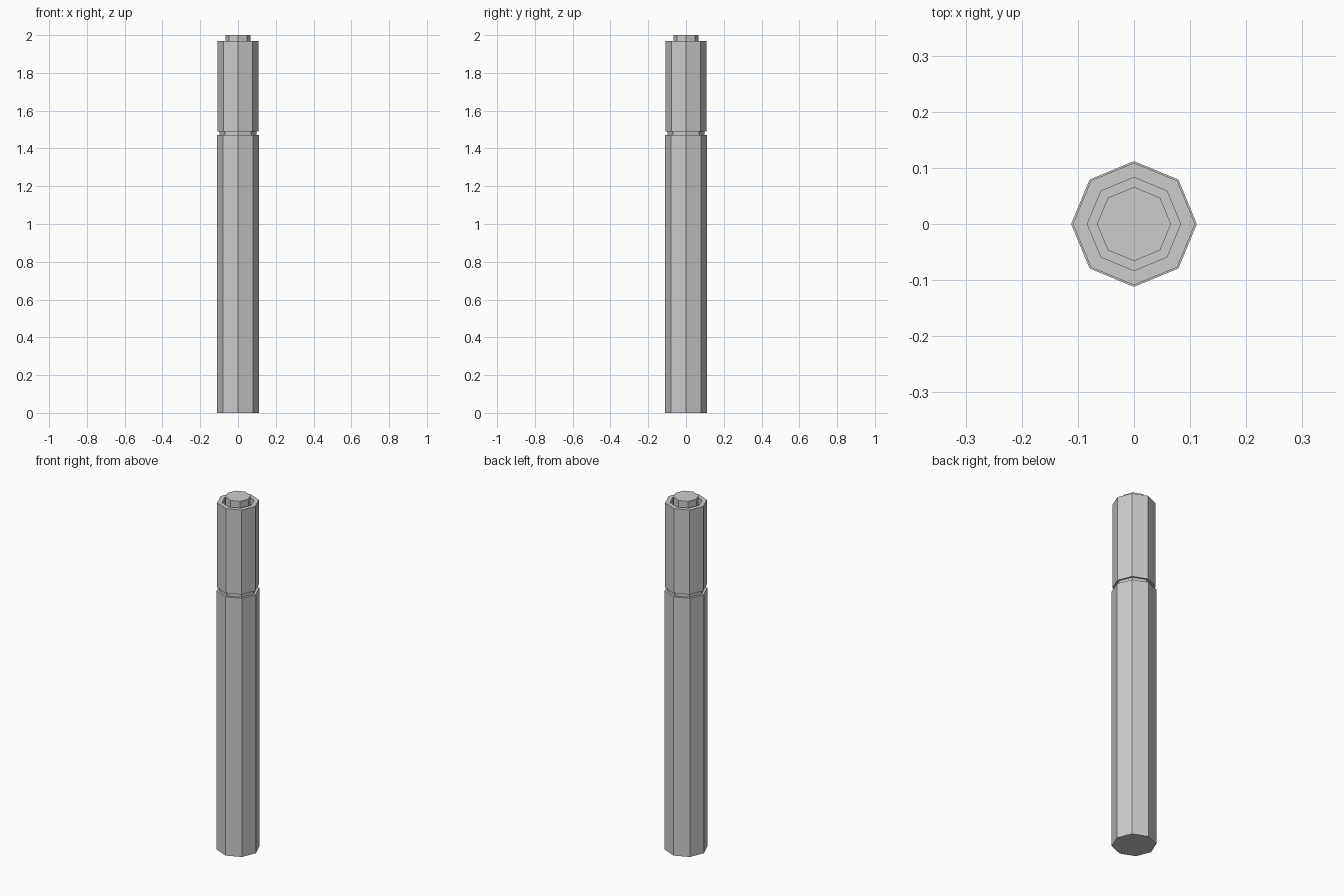
import bpy, bmesh
from math import cos, sin, pi

if "Cube" in bpy.data.objects:
    bpy.data.objects.remove(bpy.data.objects["Cube"])

SIDES = 8


def lathe(name, profile):
    """Spin a closed (radius, z) profile into a flat-shaded octagonal solid."""
    bm = bmesh.new()
    rings = []
    for r, z in profile:
        if r == 0:
            rings.append([bm.verts.new((0, 0, z))] * SIDES)
        else:
            rings.append([bm.verts.new((r * cos(2 * pi * i / SIDES),
                                        r * sin(2 * pi * i / SIDES), z))
                          for i in range(SIDES)])
    for a, b in zip(rings, rings[1:]):
        for i in range(SIDES):
            j = (i + 1) % SIDES
            quad = list(dict.fromkeys((a[i], a[j], b[j], b[i])))
            bm.faces.new(quad)
    bmesh.ops.dissolve_limit(bm, angle_limit=0.01, verts=bm.verts, edges=bm.edges)
    bmesh.ops.recalc_face_normals(bm, faces=bm.faces)
    mesh = bpy.data.meshes.new(name)
    bm.to_mesh(mesh)
    bm.free()
    obj = bpy.data.objects.new(name, mesh)
    bpy.context.collection.objects.link(obj)
    return obj


# Long lower barrel with the narrow neck between barrel and cap
lathe("barrel", [(0, 0), (0.112, 0), (0.112, 1.47), (0.099, 1.47),
                 (0.099, 1.49), (0, 1.49)])

# Cap with a recessed end and a raised plug inside the recess
lathe("cap", [(0, 1.49), (0.109, 1.49), (0.109, 1.97), (0.083, 1.97),
              (0.083, 1.93), (0.066, 1.93), (0.066, 2.0), (0, 2.0)])
